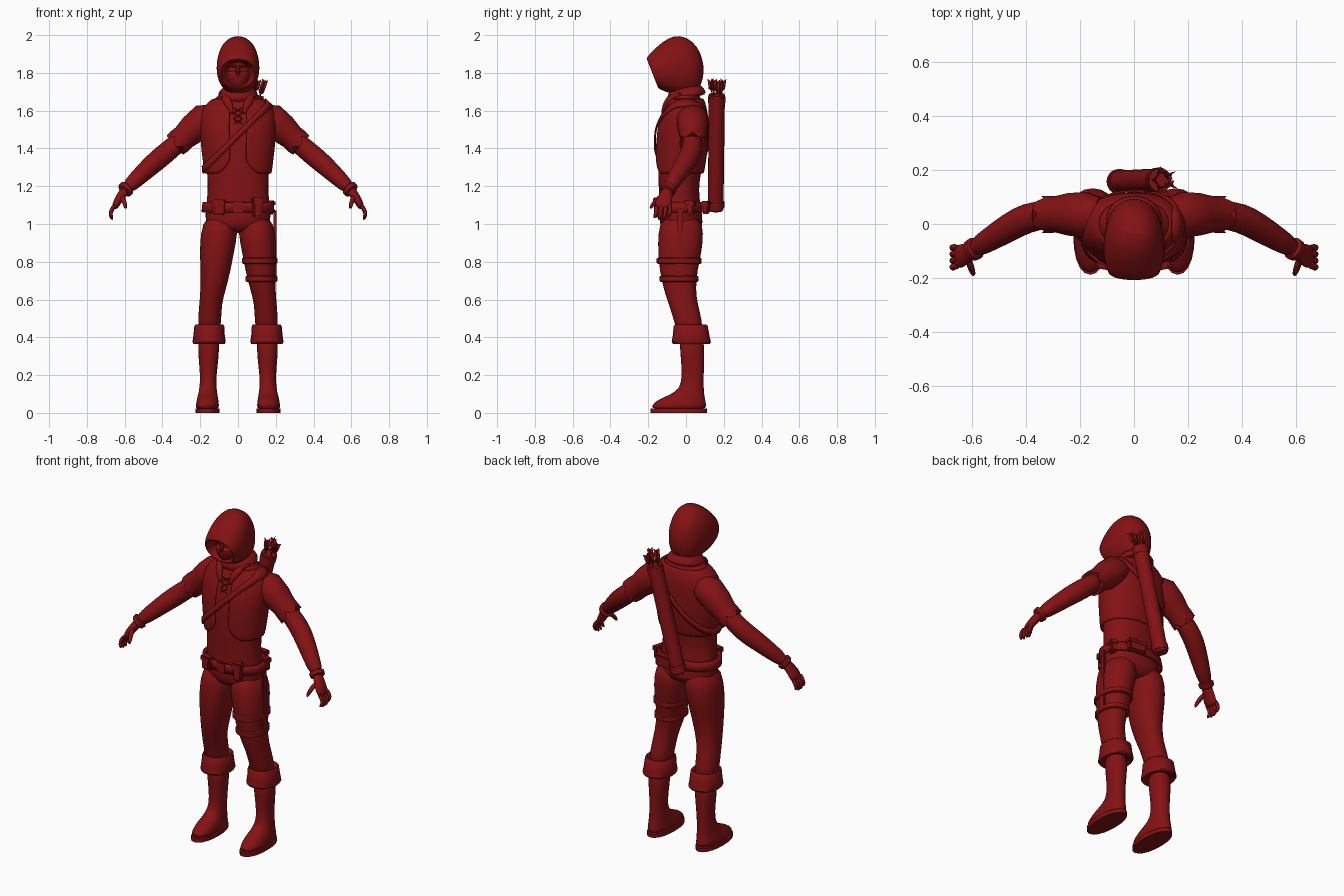
import bpy, bmesh
from math import sin, cos, pi, radians, copysign
from mathutils import Vector, Matrix

cube = bpy.data.objects.get("Cube")
if cube:
    bpy.data.objects.remove(cube)

red = bpy.data.materials.new("dark_red")
red.use_nodes = True
red.diffuse_color = (0.23, 0.006, 0.007, 1)
red.node_tree.nodes["Principled BSDF"].inputs["Base Color"].default_value = red.diffuse_color
parts = []


def finish(name, bm, mirror=False, thick=0, soft=0):
    """Turn a bmesh into a named part with its modifiers."""
    bmesh.ops.recalc_face_normals(bm, faces=bm.faces)
    mesh = bpy.data.meshes.new(name)
    bm.to_mesh(mesh)
    bm.free()
    mesh.materials.append(red)
    ob = bpy.data.objects.new(name, mesh)
    bpy.context.collection.objects.link(ob)
    if mirror:
        m = ob.modifiers.new("mirror", 'MIRROR')
        m.use_mirror_merge = False
    if thick:
        m = ob.modifiers.new("thickness", 'SOLIDIFY')
        m.thickness, m.offset = thick, 0
    if soft:
        ob.modifiers.new("soft", 'SUBSURF').levels = soft
        ob.modifiers["soft"].render_levels = soft
    parts.append(ob)
    return ob


def skin(name, rings, closed=True, caps=True, **kw):
    """Join rows of points with quads."""
    bm = bmesh.new()
    rows = [[bm.verts.new(p) for p in r] for r in rings]
    n = len(rows[0])
    for a, b in zip(rows, rows[1:]):
        for i in range(n if closed else n - 1):
            j = (i + 1) % n
            bm.faces.new((a[i], a[j], b[j], b[i]))
    if caps:
        bm.faces.new(rows[0])
        bm.faces.new(rows[-1])
    return finish(name, bm, **kw)


def power(v, p):
    return copysign(abs(v) ** (2 / p), v)


def ring(c, u, v, n=20, p=2.2):
    c, u, v = Vector(c), Vector(u), Vector(v)
    angles = [2 * pi * i / n for i in range(n)]
    return [c + u * power(cos(a), p) + v * power(sin(a), p) for a in angles]


def stack(name, sections, **kw):
    """Loft level sections given as z, x, y, half width, half depth."""
    return skin(name, [ring((x, y, z), (w, 0, 0), (0, d, 0)) for z, x, y, w, d in sections], **kw)


def tube(name, path, n=14, jag=0, **kw):
    """Loft along a path of x, y, z, radius and optional depth radius."""
    pts = [Vector(p[:3]) for p in path]
    rings = []
    for i, p in enumerate(path):
        t = (pts[min(i + 1, len(pts) - 1)] - pts[max(i - 1, 0)]).normalized()
        ref = Vector((0, 1, 0)) if abs(t.y) < 0.8 else Vector((0, 0, 1))
        u = t.cross(ref).normalized()
        rings.append(ring(pts[i], u * p[3], t.cross(u) * p[-1], n, 2))
    if jag:
        rings[-1] = [q + t * jag * (1 if k % 3 else -1.4) for k, q in enumerate(rings[-1])]
    return skin(name, rings, **kw)


def box(name, c, size, turn=0, bevel=0.008, **kw):
    bm = bmesh.new()
    m = Matrix.Translation(c) @ Matrix.Rotation(turn, 4, 'Z') @ Matrix.Diagonal((*size, 1))
    bmesh.ops.create_cube(bm, size=1, matrix=m)
    if bevel:
        bmesh.ops.bevel(bm, geom=bm.edges[:], offset=bevel, segments=2, affect='EDGES')
    return finish(name, bm, **kw)


# Torso
TORSO = [(0.95, 0, -.025, .12, .09), (1.0, 0, -.025, .18, .12), (1.08, 0, -.03, .172, .112),
         (1.18, 0, -.04, .16, .105), (1.28, 0, -.033, .165, .116), (1.4, 0, -.024, .18, .125),
         (1.5, 0, -.02, .188, .122), (1.58, 0, -.008, .185, .11), (1.64, 0, 0, .16, .09),
         (1.675, 0, 0, .1, .075), (1.76, 0, -.02, .055, .055)]
stack("torso", TORSO, soft=1)


def on_torso(a, z, off=0.0):
    """Point on the torso; a is measured from the front."""
    for lo, hi in zip(TORSO, TORSO[1:]):
        if lo[0] <= z <= hi[0]:
            break
    f = min(1, max(0, (z - lo[0]) / (hi[0] - lo[0])))
    y, w, d = (lo[k] + f * (hi[k] - lo[k]) for k in (2, 3, 4))
    return Vector(((w + off) * power(sin(a), 2.2), y - (d + off) * power(cos(a), 2.2), z))


# Open vest with rounded front corners
angles = [radians(11 + 338 * i / 40) for i in range(41)]
vest = []
for k in range(10):
    row = []
    for a in angles:
        near = max(0, 1 - (min(a, 2 * pi - a) - angles[0]) / 0.5)
        low = 1.265 + 0.07 * near ** 2
        row.append(on_torso(a, low + (1.665 - low) * k / 9, 0.009))
    vest.append(row)
skin("vest", vest, closed=False, caps=False, thick=0.012, soft=1)

# Diagonal strap, following a tilted plane around the chest
strap = [[], []]
for i in range(48):
    a, z = 2 * pi * i / 48, 1.47
    for _ in range(30):
        z = (z + 1.47 + 1.1 * on_torso(a, z).x) / 2
    for row, dz in zip(strap, (-.02, .02)):
        row.append(on_torso(a, z + dz, 0.02))
skin("chest_strap", strap, caps=False, thick=0.008)

# Shirt laces
for k in range(3):
    z = 1.53 + 0.03 * k
    y = on_torso(0, z).y - 0.003
    for s in (-1, 1):
        tube("shirt_lace", [(-.022 * s, y, z, .003), (.022 * s, y, z + .025, .003)], n=6)

# Belt, buckle and pouches
belt = [[on_torso(2 * pi * i / 40, z, 0.013) for i in range(40)] for z in (1.062, 1.09, 1.115)]
skin("belt", belt, caps=False, thick=0.014)
box("belt_buckle", (0, -.158, 1.088), (.06, .014, .062), bevel=.004)
for name, x, y, w, h, turn in (("right_pouch", -.102, -.148, .062, .082, -.2),
                               ("left_pouch", .102, -.148, .05, .105, .2),
                               ("back_pouch", .07, .105, .11, .07, -.1),
                               ("hip_pouch", .17, .02, .05, .075, 1.3)):
    box(name, (x, y, 1.088), (w, .036, h), turn)
    box(name + "_flap", (x, y, 1.088 + h * .3), (w + .008, .044, h * .4), turn, .006)

# Legs
LEG = [(1.05, .088, -.025, .085, .105), (.95, .1, -.027, .1, .122), (.85, .112, -.033, .091, .117),
       (.75, .119, -.04, .08, .1), (.65, .132, -.033, .067, .085), (.58, .145, -.016, .06, .078),
       (.5, .15, .008, .062, .075), (.4, .154, .027, .06, .07)]
stack("leg", LEG, mirror=True, soft=1)

# Boots with flared cuffs
stack("boot", [(.42, .154, .028, .06, .07), (.3, .156, .035, .055, .063), (.2, .157, .036, .043, .058),
               (.13, .159, .032, .045, .062), (.095, .16, .006, .052, .092), (.07, .161, -.024, .058, .127),
               (.04, .162, -.038, .062, .147), (.015, .162, -.038, .062, .148)], mirror=True, soft=1)
stack("boot_sole", [(.022, .162, -.038, .063, .15), (0, .162, -.038, .063, .149)], mirror=True)
stack("boot_cuff", [(.45, .15, .02, .055, .07), (.468, .152, .024, .073, .082), (.46, .152, .025, .079, .09),
                    (.41, .153, .027, .083, .097), (.375, .153, .028, .088, .104), (.366, .153, .028, .083, .098),
                    (.38, .154, .029, .055, .065)], mirror=True)

# Thigh straps and sheath on the left leg
for z, x, y, w, d in ((.805, .115, -.036, .093, .119), (.71, .124, -.037, .084, .103)):
    stack("thigh_strap", [(z + h, x, y, w - .01 * (abs(h) > .013), d - .01 * (abs(h) > .013))
                          for h in (-.018, -.012, .012, .018)])
box("thigh_sheath", (.196, -.035, .76), (.016, .05, .13), bevel=.005)
box("thigh_hanger", (.196, -.03, .94), (.014, .03, .27), bevel=.004)

# Sleeves with torn hems, and arms
tube("sleeve", [(.13, .03, 1.565, .07), (.18, .034, 1.552, .085), (.235, .036, 1.505, .08),
                (.285, .036, 1.46, .068), (.325, .035, 1.425, .07)],
     n=18, jag=.012, mirror=True)
tube("arm", [(.27, .035, 1.47, .052), (.33, .034, 1.42, .054), (.395, .024, 1.365, .057),
             (.455, -.008, 1.315, .055), (.53, -.055, 1.245, .046), (.6, -.097, 1.178, .037)],
     mirror=True, soft=1)
tube("wrist_band", [(.585, -.088, 1.193, .036), (.588, -.09, 1.19, .043), (.602, -.098, 1.176, .041),
                    (.605, -.1, 1.173, .034)], mirror=True)

# Hands
tube("palm", [(.59, -.092, 1.187, .03), (.615, -.105, 1.155, .024, .034), (.638, -.118, 1.12, .022, .046),
              (.652, -.122, 1.09, .018, .044), (.657, -.122, 1.08, .008, .03)], mirror=True, soft=1)
for k in range(4):
    y = -.087 - .024 * k
    reach = (.85, 1, 1, .9)[k]
    tube("finger", [(.648, y, 1.105, .012), (.672, y + .003, 1.105 - .035 * reach, .012),
                    (.676, y - .002, 1.105 - .062 * reach, .011), (.664, y - .01, 1.105 - .084 * reach, .007)],
         n=8, mirror=True, soft=1)
tube("thumb", [(.615, -.125, 1.15, .015), (.605, -.158, 1.125, .014), (.597, -.178, 1.1, .012),
               (.594, -.19, 1.08, .007)], n=8, mirror=True, soft=1)

# Hood: half width, top y and z, bottom y and z, from the back to the face hollow
HOOD = [(.012, .094, 1.83, .094, 1.79), (.058, .082, 1.9, .075, 1.72), (.09, .04, 1.97, .05, 1.685),
        (.108, -.035, 2.006, 0, 1.675), (.116, -.1, 1.985, -.05, 1.68), (.114, -.155, 1.94, -.1, 1.695),
        (.1, -.2, 1.895, -.145, 1.715), (.093, -.213, 1.872, -.15, 1.722), (.084, -.195, 1.86, -.145, 1.732),
        (.082, -.12, 1.87, -.09, 1.735)]
skin("hood", [ring((0, (a + c) / 2, (b + d) / 2), (w, 0, 0), (0, (a - c) / 2, (b - d) / 2))
              for w, a, b, c, d in HOOD], soft=1)

# Face and mask
stack("face", [(1.9, 0, -.06, .04, .05), (1.86, 0, -.065, .074, .075), (1.8, 0, -.07, .076, .078),
               (1.75, 0, -.07, .06, .07), (1.71, 0, -.07, .035, .05)], soft=1)
stack("mask", [(1.815, 0, -.085, .055, .068), (1.8, 0, -.085, .074, .078), (1.765, 0, -.08, .068, .077),
               (1.725, 0, -.08, .045, .062), (1.7, 0, -.075, .025, .04)], soft=1)
tube("nose", [(0, -.14, 1.84, .008), (0, -.158, 1.805, .013), (0, -.15, 1.785, .01)], n=8)
tube("brow", [(.012, -.145, 1.832, .007), (.035, -.142, 1.84, .008), (.058, -.122, 1.836, .005)],
     n=8, mirror=True)

# Hood collar and front folds
skin("hood_collar", [ring((0, y, z), (w, 0, 0), (0, d, .018)) for w, d, y, z in
                     ((.07, .07, 0, 1.66), (.105, .1, .004, 1.668), (.11, .104, .003, 1.685),
                      (.09, .09, -.005, 1.715), (.06, .06, -.01, 1.73))], soft=1)
tube("collar_fold", [(.098, -.02, 1.69, .025, .02), (.075, -.08, 1.675, .026, .018),
                     (.045, -.112, 1.635, .022, .014), (.03, -.128, 1.58, .006)], mirror=True, soft=1)

# Quiver
base, top = Vector((-.062, .157, 1.07)), Vector((.096, .163, 1.685))
axis = (top - base).normalized()


def along(f, r):
    return (*base.lerp(top, f), r)


tube("quiver", [along(0, .034), along(.012, .041), along(.97, .043), along(1, .043), along(1, .036), along(.93, .034)], n=20)
for f in (.03, .93):
    tube("quiver_band", [along(f, .04), along(f, .046), along(f + .05, .046), along(f + .05, .04)], n=20)

# Arrows with three feathers each
side = axis.cross(Vector((0, 1, 0))).normalized()
for k in range(5):
    a = 2 * pi * k / 5
    foot = top - axis * .06 + (side * cos(a) + axis.cross(side) * sin(a)) * .02
    lean = (axis + (side * cos(a) + axis.cross(side) * sin(a)) * .1).normalized()
    tip = foot + lean * (.125 + .01 * (k % 3))
    tube("arrow_shaft", [(*foot, .004), (*tip, .004)], n=6)
    for j in range(3):
        out = Matrix.Rotation(a + 2 * pi * j / 3, 3, lean) @ side
        skin("arrow_feather", [[tip - lean * .06, tip - lean * .005],
                               [tip - lean * .045 + out * .016, tip + lean * .008 + out * .018]],
             closed=False, caps=False, thick=.002)

# Smooth shading that keeps real edges sharp
bpy.ops.object.select_all(action='DESELECT')
for ob in parts:
    ob.select_set(True)
bpy.context.view_layer.objects.active = parts[0]
bpy.ops.object.shade_smooth_by_angle(angle=radians(40))
